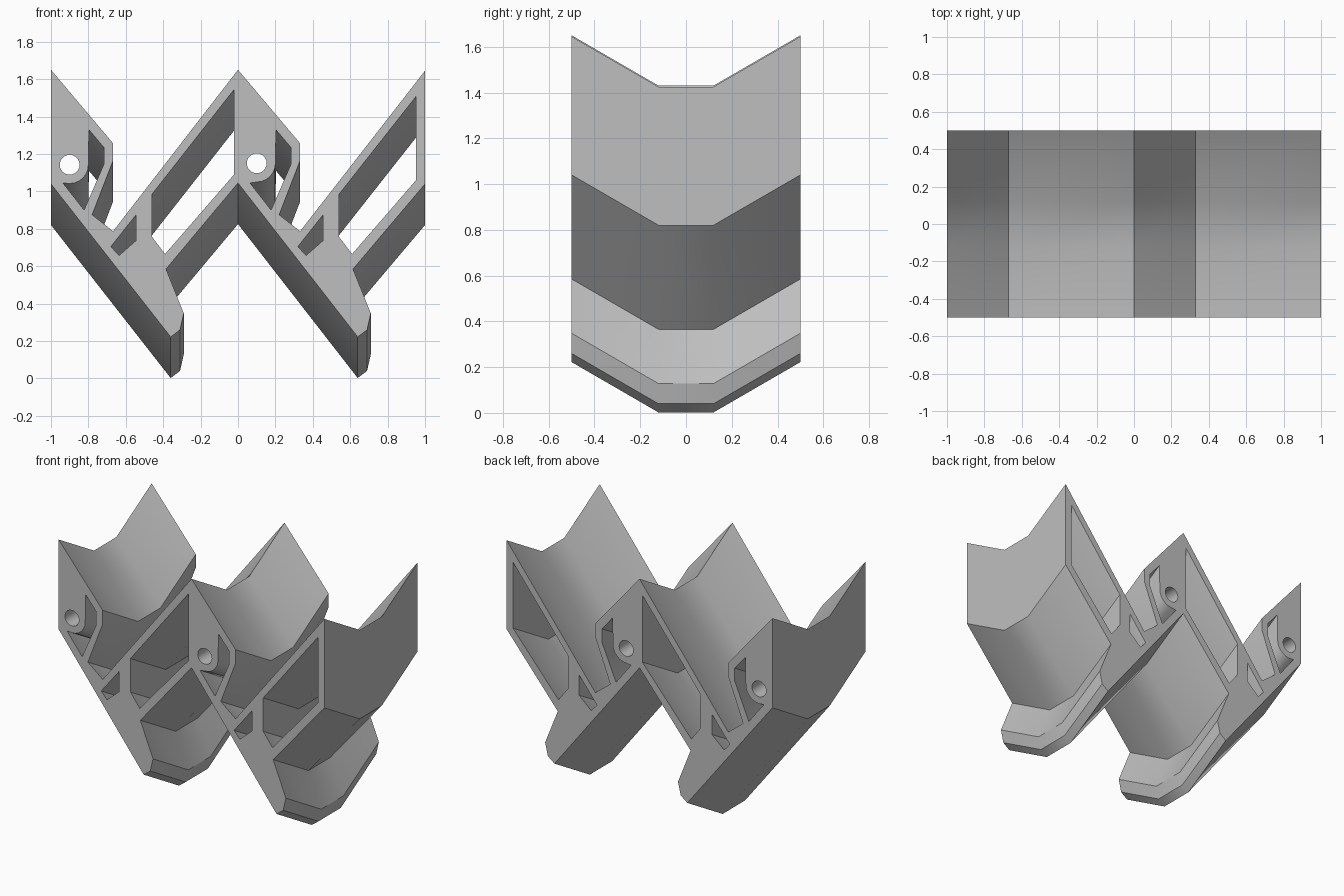
import bpy, bmesh, math

cube = bpy.data.objects.get("Cube")
if cube:
    bpy.data.objects.remove(cube)

DROP = 0.22                                   # how far the middle hangs below the ends
STATIONS = [(-0.5, 0), (-0.12, -DROP), (0.12, -DROP), (0.5, 0)]


def shift(points, dx):
    return [(x + dx, z) for x, z in points]


def arc(cx, cz, r, start, end, n):
    return [(cx + r * math.cos(math.radians(start + (end - start) * i / n)),
             cz + r * math.sin(math.radians(start + (end - start) * i / n)))
            for i in range(n + 1)]


# Profile of one bay, starting at its left wall
hook_top = [(0, 1.65), (0.332, 1.257), (0.332, 1.165), (0.22, 0.875), (0.332, 0.787)]
nose = [(0.615, 0.585), (0.71, 0.348), (0.69, 0.26), (0.64, 0.222)]
hook_pocket = [(0.203, 1.33), (0.283, 1.235), (0.283, 1.145), (0.177, 0.9), (0.064, 1.045)]
small_pocket = [(0.455, 0.875), (0.455, 0.737), (0.364, 0.657), (0.32, 0.705)]
slot_lower = [(0.54, 0.985), (0.54, 0.757), (0.61, 0.665)]

outline = (shift(hook_top, -1) + hook_top + [(1, 1.645), (1, 1.04)]
           + nose + [(0, 1.045)] + shift(nose, -1) + [(-1, 1.04)])
loops = [(outline, True)]
for dx, hole_z, slot_end in ((-1, 1.142, [(0.979, 1.09), (0.979, 1.545)]),
                             (0, 1.15, [(0.952, 1.06), (0.952, 1.508)])):
    boss = arc(0.1, hole_z, 0.1, -90, 0, 6)
    bolt_hole = arc(0.1, hole_z, 0.053, 0, 345, 23)
    loops += [(shift(hook_pocket + boss, dx), True),
              (shift(small_pocket, dx), True),
              (shift(slot_lower + slot_end, dx), True),
              (shift(bolt_hole, dx), False)]  # drilled straight through

# Sweep every loop through the stations, then cap both ends
bm = bmesh.new()
cap_edges = {0: [], 1: []}
for points, follows_bend in loops:
    stations = STATIONS if follows_bend else [STATIONS[0], STATIONS[-1]]
    rings = [[bm.verts.new((x, y, z + dz)) for x, z in points] for y, dz in stations]
    n = len(points)
    for a, b in zip(rings, rings[1:]):
        for i in range(n):
            j = (i + 1) % n
            bm.faces.new((a[i], a[j], b[j], b[i]))
    for end, ring in ((0, rings[0]), (1, rings[-1])):
        cap_edges[end] += [bm.edges.get((ring[i], ring[(i + 1) % n])) for i in range(n)]
for end, normal in ((0, (0, -1, 0)), (1, (0, 1, 0))):
    bmesh.ops.triangle_fill(bm, use_beauty=True, use_dissolve=False,
                            edges=cap_edges[end], normal=normal)
bmesh.ops.recalc_face_normals(bm, faces=bm.faces)

mesh = bpy.data.meshes.new("louvre_panel")
bm.to_mesh(mesh)
bm.free()
panel = bpy.data.objects.new("louvre_panel", mesh)
bpy.context.collection.objects.link(panel)

# Plain grey
grey = bpy.data.materials.new("plain_grey")
grey.use_nodes = True
colour = (0.52, 0.52, 0.52, 1)
grey.diffuse_color = colour
grey.node_tree.nodes["Principled BSDF"].inputs["Base Color"].default_value = colour
mesh.materials.append(grey)

# Soft bends, sharp profile corners
bpy.ops.object.select_all(action="DESELECT")
panel.select_set(True)
bpy.context.view_layer.objects.active = panel
bpy.ops.object.shade_smooth_by_angle(angle=math.radians(31))
